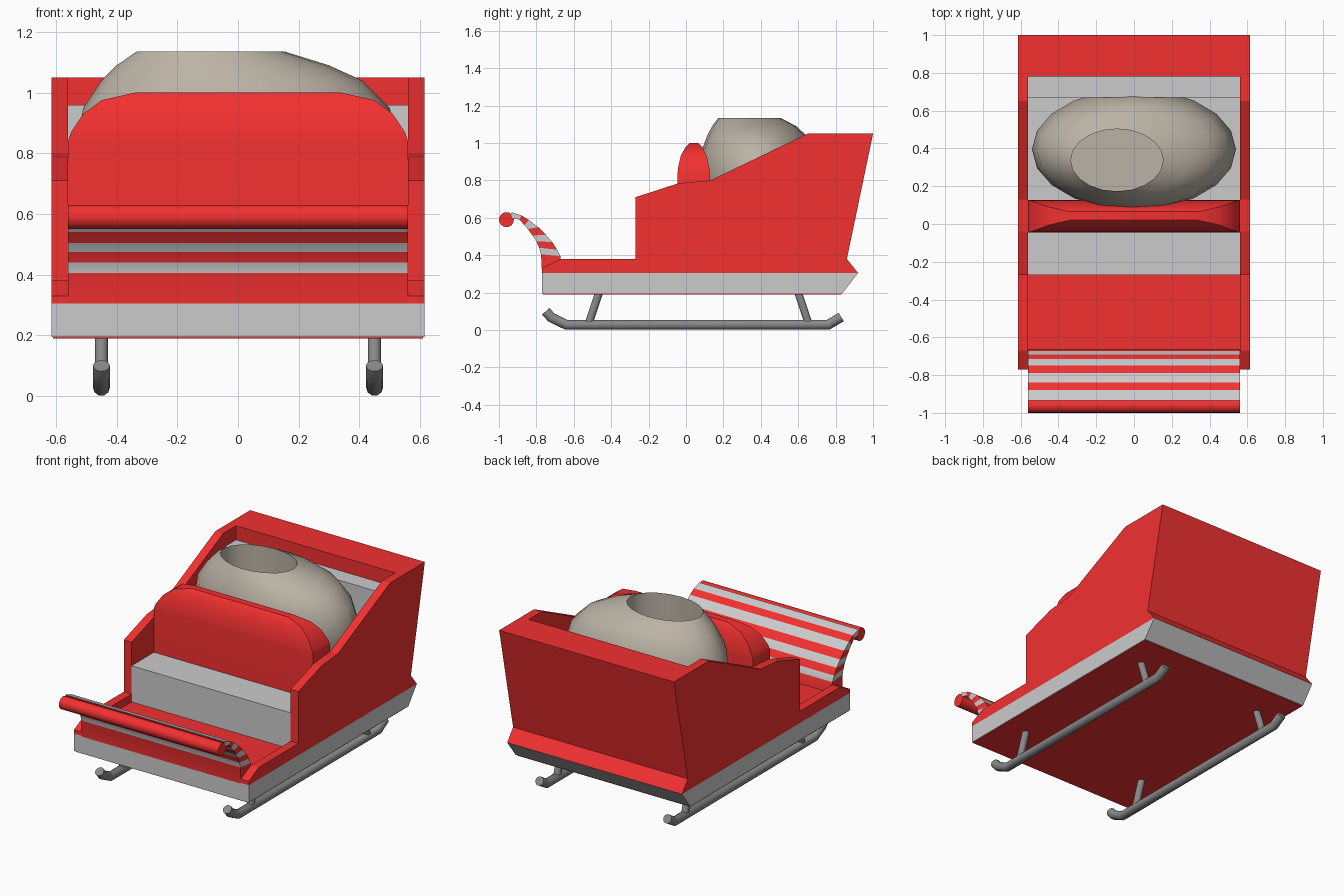
import bpy, bmesh
from math import cos, sin, pi, radians

if "Cube" in bpy.data.objects:
    bpy.data.objects.remove(bpy.data.objects["Cube"])


def material(name, rgb):
    m = bpy.data.materials.new(name)
    m.diffuse_color = (*rgb, 1)
    m.use_nodes = True
    m.node_tree.nodes["Principled BSDF"].inputs["Base Color"].default_value = m.diffuse_color
    return m


RED = material("red", (0.9, 0.03, 0.03))
BROWN = material("brown", (0.5, 0.45, 0.38))
DARK = material("dark_metal", (0.25, 0.25, 0.25))
GREY = material("light_grey", (0.8, 0.8, 0.8))


def mirror(obj):
    obj.modifiers.new("mirror", 'MIRROR')
    return obj


def loft(name, rings, mats=(), smooth=None, stripe=False):
    """Skin a list of equal-length 3D rings and cap both ends."""
    bm = bmesh.new()
    rows = [[bm.verts.new(p) for p in ring] for ring in rings]
    n = len(rows[0])
    for k, (a, b) in enumerate(zip(rows, rows[1:])):
        for i in range(n):
            j = (i + 1) % n
            f = bm.faces.new((a[i], a[j], b[j], b[i]))
            f.material_index = k % 2 if stripe else 0
    bm.faces.new(rows[0][::-1])
    bm.faces.new(rows[-1])
    bmesh.ops.recalc_face_normals(bm, faces=bm.faces)
    me = bpy.data.meshes.new(name)
    bm.to_mesh(me)
    bm.free()
    for m in mats:
        me.materials.append(m)
    if smooth:
        me.shade_smooth()
        me.set_sharp_from_angle(angle=radians(smooth))
    obj = bpy.data.objects.new(name, me)
    bpy.context.collection.objects.link(obj)
    return obj


def prism(name, profile, x0, x1, mats=(), smooth=None):
    """Extrude a (y, z) profile along x."""
    return loft(name, [[(x, y, z) for y, z in profile] for x in (x0, x1)], mats, smooth)


def box(name, x, y0, y1, z0, z1, mats=()):
    return prism(name, [(y0, z0), (y1, z0), (y1, z1), (y0, z1)], -x, x, mats)


def tube(name, points, radius):
    cu = bpy.data.curves.new(name, 'CURVE')
    cu.dimensions = '3D'
    cu.bevel_depth = radius
    cu.bevel_resolution = 3
    cu.use_fill_caps = True
    sp = cu.splines.new('POLY')
    sp.points.add(len(points) - 1)
    for p, (y, z) in zip(sp.points, points):
        p.co = (0.45, y, z, 1)
    cu.materials.append(DARK)
    obj = bpy.data.objects.new(name, cu)
    bpy.context.collection.objects.link(obj)
    return mirror(obj)


# Base band and floor
prism("base", [(-0.77, 0.195), (0.835, 0.195), (0.92, 0.305), (-0.77, 0.305)], -0.615, 0.615)
box("underside", 0.61, -0.765, 0.83, 0.19, 0.2, [RED])
box("floor", 0.56, -0.77, 0.8, 0.3, 0.33, [RED])

# Side panels and back wall
mirror(prism("side_panel", [(-0.77, 0.305), (-0.77, 0.33), (-0.67, 0.38), (-0.27, 0.38),
                            (-0.27, 0.71), (-0.04, 0.785), (0.13, 0.80), (0.65, 1.05),
                            (1.0, 1.05), (0.86, 0.38), (0.92, 0.305)], 0.56, 0.615, [RED]))
prism("back_wall", [(0.78, 0.305), (0.78, 1.05), (1.0, 1.05), (0.86, 0.38), (0.92, 0.305)],
      -0.56, 0.56, [RED])

# Seat and rear shelf
box("seat", 0.56, -0.27, 0.67, 0.33, 0.56)
box("rear_shelf", 0.56, 0.67, 0.78, 0.33, 0.96)

# Backrest: narrows in both directions toward the top (z, half width, y front, y back)
levels = [(0.56, 0.56, -0.045, 0.127), (0.84, 0.56, -0.045, 0.127), (0.87, 0.55, -0.042, 0.124),
          (0.93, 0.51, -0.028, 0.11), (0.975, 0.45, -0.005, 0.09), (1.0, 0.34, 0.02, 0.065)]
loft("backrest", [[(-x, a, z), (x, a, z), (x, b, z), (-x, b, z)] for z, x, a, b in levels],
     [RED], 40)

# Curved striped dash (front y, z, back y, z) with a roll on its tip
rows = [(-0.77, 0.305, -0.66, 0.305), (-0.775, 0.405, -0.672, 0.395), (-0.785, 0.44, -0.69, 0.43),
        (-0.80, 0.475, -0.715, 0.47), (-0.82, 0.505, -0.75, 0.51), (-0.845, 0.54, -0.79, 0.55),
        (-0.865, 0.562, -0.84, 0.588), (-0.89, 0.59, -0.88, 0.613), (-0.93, 0.60, -0.935, 0.63)]
loft("striped_dash", [[(-0.56, a, b), (0.56, a, b), (0.56, c, d), (-0.56, c, d)]
                      for a, b, c, d in rows], [RED, GREY], 30, stripe=True)
prism("dash_roll", [(-0.96 + 0.04 * cos(i * pi / 8), 0.59 + 0.04 * sin(i * pi / 8))
                    for i in range(16)], -0.56, 0.56, [RED], 40)

# Sack with a sunken opening (z, centre x, centre y, radius x, radius y)
sack = [(0.56, 0, 0.395, 0.42, 0.25), (0.66, 0, 0.395, 0.5, 0.3), (0.8, 0, 0.395, 0.54, 0.32),
        (0.95, -0.005, 0.38, 0.505, 0.3), (1.04, -0.02, 0.378, 0.43, 0.265),
        (1.09, -0.05, 0.365, 0.35, 0.225), (1.135, -0.09, 0.338, 0.245, 0.165),
        (0.88, -0.09, 0.338, 0.245, 0.165)]
loft("sack", [[(cx + rx * cos(i * pi / 10), cy + ry * sin(i * pi / 10), z) for i in range(20)]
              for z, cx, cy, rx, ry in sack], [BROWN], 45)

# Runners and struts
tube("runner", [(-0.75, 0.1), (-0.72, 0.067), (-0.64, 0.028), (0.76, 0.028), (0.83, 0.07)], 0.028)
tube("front_strut", [(-0.52, 0.035), (-0.465, 0.2)], 0.022)
tube("rear_strut", [(0.655, 0.035), (0.6, 0.2)], 0.022)
